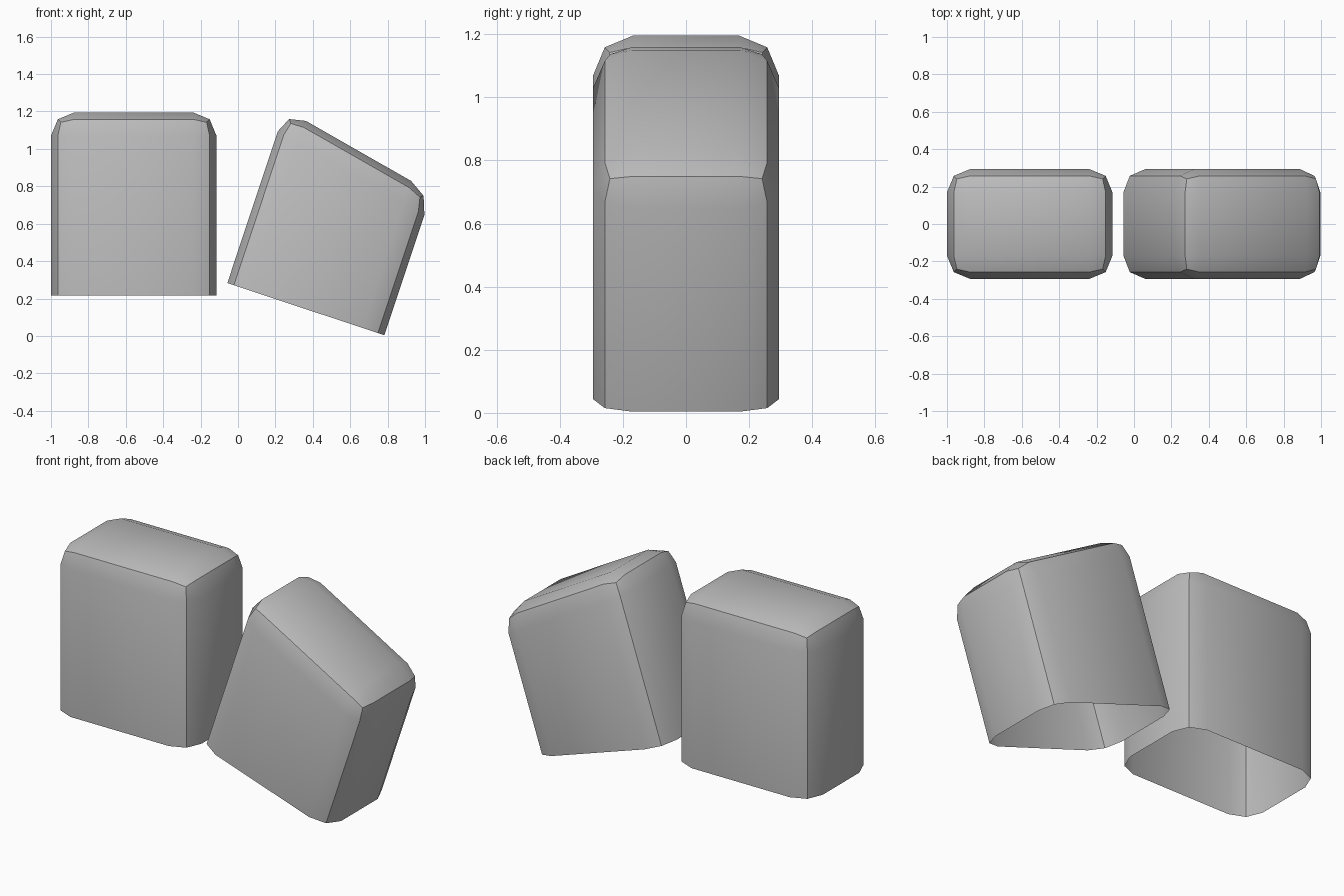
import bpy, bmesh, math
from mathutils import Matrix

WIDTH, DEPTH, HEIGHT = 0.885, 0.588, 0.98
RADIUS = 0.125

cube = bpy.data.objects.get("Cube")
if cube:
    bpy.data.objects.remove(cube)

grey = bpy.data.materials.new("plain grey")
grey.use_nodes = True
colour = (0.5, 0.5, 0.5, 1)
grey.diffuse_color = colour
grey.node_tree.nodes["Principled BSDF"].inputs["Base Color"].default_value = colour


def hollow_block(name, corner, tilt=0.0, slope=0.0):
    """Open-bottomed rounded block; corner is its lower outer edge in x, z."""
    bm = bmesh.new()
    bmesh.ops.create_cube(bm, size=1)
    bmesh.ops.scale(bm, vec=(WIDTH, DEPTH, HEIGHT), verts=bm.verts)
    bmesh.ops.translate(bm, vec=(WIDTH / 2, 0, HEIGHT / 2), verts=bm.verts)

    # Round the uprights and the rim of the top
    edges = [e for e in bm.edges if max(v.co.z for v in e.verts) > HEIGHT / 2]
    bmesh.ops.bevel(bm, geom=edges, offset=RADIUS, segments=2, profile=0.5,
                    affect='EDGES', clamp_overlap=True)

    # Open the underside
    bottom = [f for f in bm.faces if all(v.co.z < 0.001 for v in f.verts)]
    bmesh.ops.delete(bm, geom=bottom, context='FACES')

    # Slant the top, then tilt the whole block
    for v in bm.verts:
        if v.co.z > 0.001:
            v.co.z -= slope * v.co.x
    bm.transform(Matrix.Translation((corner[0], 0, corner[1]))
                 @ Matrix.Rotation(tilt, 4, 'Y'))

    mesh = bpy.data.meshes.new(name)
    bm.to_mesh(mesh)
    bm.free()
    mesh.materials.append(grey)
    block = bpy.data.objects.new(name, mesh)
    bpy.context.collection.objects.link(block)
    bpy.ops.object.select_all(action='DESELECT')
    block.select_set(True)
    bpy.context.view_layer.objects.active = block
    bpy.ops.object.shade_smooth_by_angle(angle=math.radians(30))
    return block


hollow_block("upright_block", (-1.0, 0.215))
hollow_block("tilted_block", (-0.057, 0.283), tilt=math.radians(18.4), slope=0.2)
